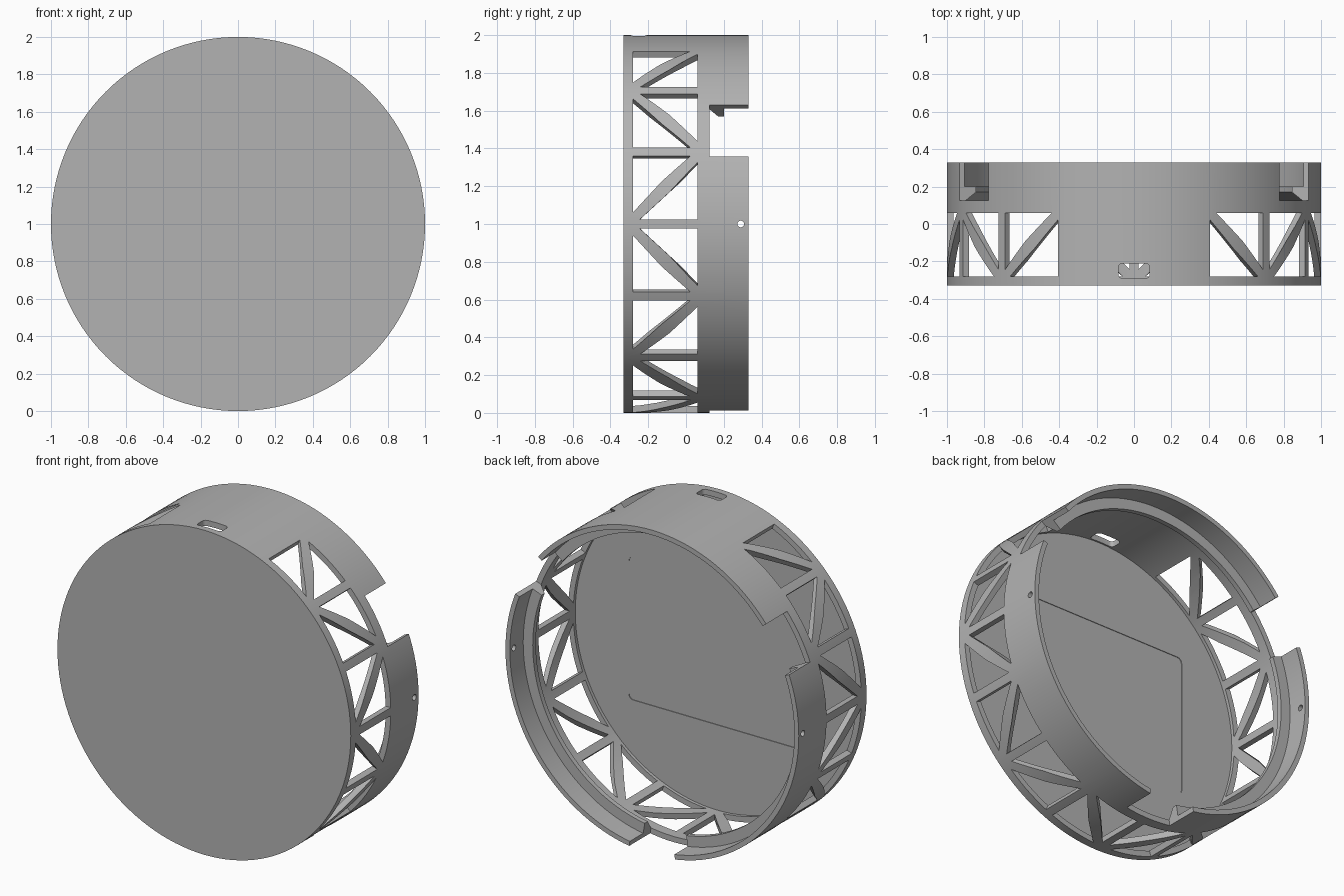
import bpy, bmesh
from math import cos, sin, tan, pi, radians, tau
from mathutils import Matrix, Vector

if "Cube" in bpy.data.objects:
    bpy.data.objects.remove(bpy.data.objects["Cube"])

FRONT, BACK, WALL = -0.33, 0.33, 0.965
WIN_FRONT, WIN_BACK = -0.28, 0.06      # lattice window limits along y
DISC_BACK = -0.30

grey = bpy.data.materials.new("plain_grey")
grey.use_nodes = True
colour = (0.45, 0.45, 0.45, 1)
grey.diffuse_color = colour
grey.node_tree.nodes["Principled BSDF"].inputs["Base Color"].default_value = colour


def make_object(name, bm):
    bmesh.ops.recalc_face_normals(bm, faces=bm.faces)
    mesh = bpy.data.meshes.new(name)
    bm.to_mesh(mesh)
    bm.free()
    obj = bpy.data.objects.new(name, mesh)
    bpy.context.collection.objects.link(obj)
    mesh.materials.append(grey)
    return obj


def loft(bm, first, second):
    """Closed solid between two matching loops."""
    a = [bm.verts.new(p) for p in first]
    b = [bm.verts.new(p) for p in second]
    bm.faces.new(a)
    bm.faces.new(b[::-1])
    for i in range(len(a)):
        j = (i + 1) % len(a)
        bm.faces.new((a[i], b[i], b[j], a[j]))


def around(angle, r, t, y):
    """Point at radius r and tangent offset t, seen from the drum axis."""
    return Vector((r * (cos(angle) - t * sin(angle)), y,
                   1 + r * (sin(angle) + t * cos(angle))))


def radial_cut(bm, angle, shape, r0, r1):
    loft(bm, [around(angle, r0, t, y) for t, y in shape],
         [around(angle, r1, t, y) for t, y in shape])


def rounded_rect(w, h, r, steps=5):
    pts = []
    for q, (sx, sy) in enumerate([(1, 1), (-1, 1), (-1, -1), (1, -1)]):
        for i in range(steps):
            a = (q + i / (steps - 1)) * pi / 2
            pts.append((sx * (w - r) + r * cos(a), sy * (h - r) + r * sin(a)))
    return pts


# Drum body: disc, wall and inner locking ledge in one turned profile
profile = [(0, FRONT), (1, FRONT), (1, BACK), (0.97, BACK), (0.97, 0.2), (0.905, 0.2),
           (0.905, 0.17), (WALL, 0.125), (WALL, DISC_BACK), (0, DISC_BACK)]
bm = bmesh.new()
verts = [bm.verts.new((r, y, 1)) for r, y in profile]
edges = [bm.edges.new(pair) for pair in zip(verts, verts[1:])]
bmesh.ops.spin(bm, geom=verts + edges, cent=(0, 0, 1), axis=(0, 1, 0),
               angle=tau, steps=128)
bmesh.ops.remove_doubles(bm, verts=bm.verts, dist=0.0001)
drum = make_object("drum_body", bm)

# Cutters, all in one mesh
bm = bmesh.new()

# Triangular lattice windows, with a solid span left at the top
cell = radians(22.5)
edge = tan(cell / 2) - 0.026
gap = 0.037
slope = (WIN_BACK - WIN_FRONT) / (2 * edge)
for i in range(14):
    middle = radians(112.5) + (i + 0.5) * cell
    s = 1 if i % 2 else -1            # side the diagonal's front end is on
    s = -s
    # the diagonal starts at the front on side s and ends at the back on side -s
    near = [(s * edge, WIN_FRONT + gap), (s * edge, WIN_BACK),
            (-s * (edge - gap / slope), WIN_BACK)]
    far = [(-s * edge, WIN_BACK - gap), (-s * edge, WIN_FRONT),
           (s * (edge - gap / slope), WIN_FRONT)]
    for tri in (near, far):
        radial_cut(bm, middle, tri, 0.92, 1.08)

# Three rear locking notches
half = tan(radians(9))
for degrees in (30, 150, 270):
    radial_cut(bm, radians(degrees),
               [(-half, 0.125), (half, 0.125), (half, 0.5), (-half, 0.5)], 0.8, 1.1)

# Slot in the top
slot = [(x, y - 0.25) for x, y in rounded_rect(0.083, 0.04, 0.02)]
loft(bm, [(x, y, 1.9) for x, y in slot], [(x, y, 2.1) for x, y in slot])

# Pin holes through both sides
ring = [(0.29 + 0.018 * cos(i * tau / 16), 1 + 0.018 * sin(i * tau / 16)) for i in range(16)]
for x in (-1, 1):
    loft(bm, [(x * 0.9, y, z) for y, z in ring], [(x * 1.1, y, z) for y, z in ring])

# Shallow rounded recess on the inside of the disc
pocket = rounded_rect(0.6, 0.44, 0.03)
loft(bm, [(x, DISC_BACK - 0.004, 1 + z) for x, z in pocket],
     [(x, DISC_BACK + 0.05, 1 + z) for x, z in pocket])

cutter = make_object("cutter", bm)
cutter.hide_render = True

# Cut the drum and drop the cutter
cut = drum.modifiers.new("cut", "BOOLEAN")
cut.operation = "DIFFERENCE"
cut.solver = "EXACT"
cut.object = cutter
bpy.ops.object.select_all(action="DESELECT")
bpy.context.view_layer.objects.active = drum
drum.select_set(True)
bpy.ops.object.modifier_apply(modifier="cut")
bpy.data.objects.remove(cutter)
bpy.ops.object.shade_smooth_by_angle(angle=radians(25))
